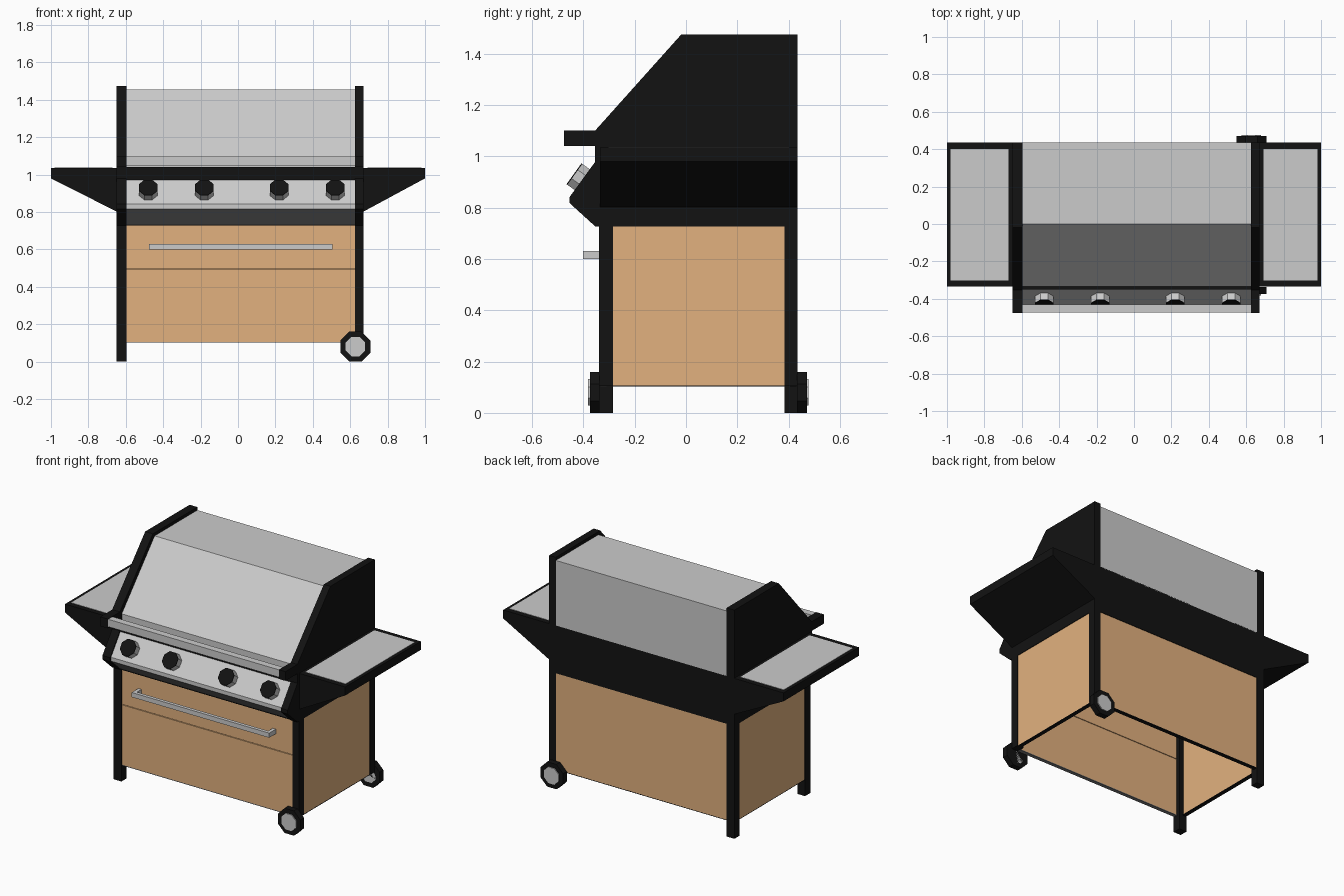
import bpy, bmesh, math

if "Cube" in bpy.data.objects:
    bpy.data.objects.remove(bpy.data.objects["Cube"])

def material(name, rgb):
    m = bpy.data.materials.new(name)
    m.diffuse_color = (*rgb, 1)
    m.use_nodes = True
    m.node_tree.nodes["Principled BSDF"].inputs["Base Color"].default_value = m.diffuse_color
    return m

BLACK = material("black_enamel", (0.006, 0.006, 0.006))
WOOD = material("wood", (0.76, 0.44, 0.21))
DARK = material("dark_grey", (0.2, 0.2, 0.2))

def prism(name, profile, axis, a, b, mat=None):
    """Extrude a 2D profile from a to b: axis 'x' takes (y,z), axis 'y' takes (x,z)."""
    place = (lambda p, t: (t, p[0], p[1])) if axis == 'x' else (lambda p, t: (p[0], t, p[1]))
    bm = bmesh.new()
    ends = [[bm.verts.new(place(p, t)) for p in profile] for t in (a, b)]
    n = len(profile)
    for e in ends:
        bm.faces.new(e)
    for i in range(n):
        j = (i + 1) % n
        bm.faces.new((ends[0][i], ends[0][j], ends[1][j], ends[1][i]))
    bmesh.ops.recalc_face_normals(bm, faces=bm.faces)
    me = bpy.data.meshes.new(name)
    bm.to_mesh(me)
    bm.free()
    ob = bpy.data.objects.new(name, me)
    bpy.context.collection.objects.link(ob)
    if mat:
        me.materials.append(mat)
    return ob

def box(name, x, y, z, mat=None):
    return prism(name, [(y[0], z[0]), (y[1], z[0]), (y[1], z[1]), (y[0], z[1])], 'x', x[0], x[1], mat)

def octagon(cx, cz, apothem):
    r = apothem / math.cos(math.pi / 8)
    return [(cx + r * math.cos(math.pi * (i + .5) / 4), cz + r * math.sin(math.pi * (i + .5) / 4))
            for i in range(8)]

L0, L1, R0, R1 = -0.65, -0.595, 0.625, 0.672    # x limits of left and right end frames
FRONT, BACK = -0.339, 0.435

# End frames: hood ends, leg pairs and hood handle brackets
end_profile = [(BACK, 0.727), (BACK, 1.475), (-0.018, 1.475), (-0.354, 1.10), (-0.354, 0.978),
               (-0.453, 0.842), (-0.453, 0.817), (-0.354, 0.727)]
for side, x, foot in (("left", (L0, L1), 0), ("right", (R0, R1), 0.105)):
    prism(side + "_end_plate", end_profile, 'x', *x, BLACK)
    box(side + "_front_leg", x, (FRONT, -0.285), (foot, 0.727), BLACK)
    box(side + "_back_leg", x, (0.384, BACK), (foot, 0.727), BLACK)
    box(side + "_hood_handle_bracket", x, (-0.476, -0.35), (1.04, 1.10), BLACK)

# Grill body and hood between the end frames
box("firebox", (L1, R0), (-0.35, BACK), (0.727, 1.04), BLACK)
prism("hood", [(BACK, 1.035), (BACK, 1.455), (0, 1.455), (-0.335, 1.08), (-0.335, 1.035)], 'x', L1, R0)
box("hood_handle", (L1, R0), (-0.474, -0.43), (1.05, 1.098))

# Control panel with dark underside
prism("control_panel", [(-0.345, 0.978), (-0.445, 0.842), (-0.445, 0.817), (-0.345, 0.817)], 'x', L1, R0)
prism("control_panel_underside", [(-0.345, 0.817), (-0.445, 0.817), (-0.345, 0.727)], 'x', L1, R0, DARK)

# Knobs, square to the sloped panel
for i, x in enumerate((-0.48, -0.18, 0.22, 0.52), 1):
    parts = (prism(f"knob_{i}", octagon(0, 0, 0.05), 'y', 0.012, -0.037),
             prism(f"knob_cap_{i}", octagon(0, 0, 0.05), 'y', -0.037, -0.041, BLACK))
    for ob in parts:
        ob.location = (x, -0.403, 0.908)
        ob.rotation_euler.x = -math.atan2(0.1, 0.14)

# Side shelves: tapered wedges with grey tops
for side, s, inner in (("left", -1, 0.65), ("right", 1, 0.672)):
    prism(side + "_shelf", [(s * inner, 1.035), (s, 1.035), (s, 0.98), (s * inner, 0.803)],
          'y', -0.335, BACK, BLACK)
    xs = sorted((s * (inner + 0.02), s * 0.98))
    box(side + "_shelf_top", xs, (-0.302, 0.402), (1.03, 1.037))

# Cabinet panels, open underneath
Z0, Z1, GAP = 0.106, 0.727, 0.495
box("cabinet_door", (L1, R0), (-0.334, -0.315), (Z0, GAP - 0.002), WOOD)
box("cabinet_drawer", (L1, R0), (-0.334, -0.315), (GAP + 0.002, Z1), WOOD)
box("cabinet_back", (L1, R0), (0.412, 0.431), (Z0, Z1), WOOD)
box("cabinet_left_side", (L0 + 0.004, L0 + 0.025), (-0.285, 0.384), (Z0, Z1), WOOD)
box("cabinet_right_side", (R1 - 0.025, R1 - 0.004), (-0.285, 0.384), (Z0, Z1), WOOD)

# Bottom edging of the cabinet
EZ = (0.102, 0.107)
box("front_bottom_edge", (L1, R0), (-0.334, -0.31), EZ, DARK)
box("back_bottom_edge", (L1, R0), (0.405, 0.431), EZ, BLACK)
box("left_bottom_edge", (L0 + 0.004, L0 + 0.03), (-0.285, 0.384), EZ, BLACK)
box("right_bottom_edge", (R1 - 0.03, R1 - 0.004), (-0.285, 0.384), EZ, BLACK)

# Drawer handle: bar on two posts
box("drawer_handle_bar", (-0.477, 0.504), (-0.402, -0.38), (0.6, 0.63))
for side, x in (("left", -0.477), ("right", 0.482)):
    box(side + "_drawer_handle_post", (x, x + 0.022), (-0.38, -0.33), (0.6, 0.63))

# Wheels on the right-hand legs
for end, y, d in (("front", -0.337, -1), ("back", 0.433, 1)):
    prism(end + "_wheel", octagon(0.628, 0.08, 0.08), 'y', y, y + d * 0.038, BLACK)
    prism(end + "_wheel_hub", octagon(0.628, 0.08, 0.052), 'y', y, y + d * 0.044)
